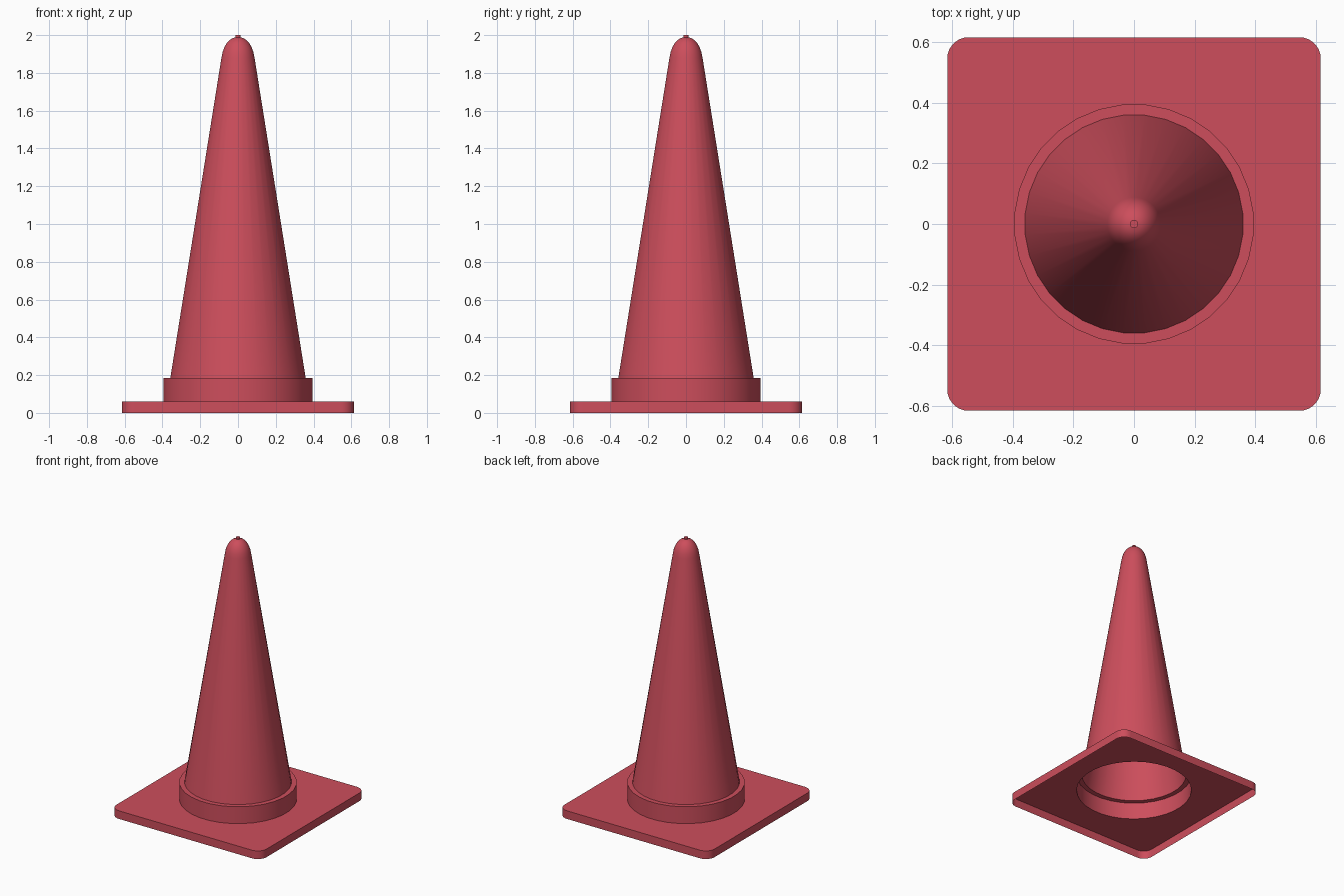
import bpy
import bmesh
from math import cos, sin, pi, radians

SIDES = 32

if "Cube" in bpy.data.objects:
    bpy.data.objects.remove(bpy.data.objects["Cube"])

red = bpy.data.materials.new("cone red")
red.use_nodes = True
red.diffuse_color = (0.61, 0.076, 0.107, 1)
red.node_tree.nodes["Principled BSDF"].inputs["Base Color"].default_value = red.diffuse_color


def circle(r, z):
    angles = [(i + 0.5) * 2 * pi / SIDES for i in range(SIDES)]
    return [(r * cos(a), r * sin(a), z) for a in angles]


def rounded_square(half, r, z):
    points = []
    per_corner = SIDES // 4
    for q, (sx, sy) in enumerate([(1, 1), (-1, 1), (-1, -1), (1, -1)]):
        for k in range(per_corner):
            a = (q + k / (per_corner - 1)) * pi / 2
            points.append((sx * (half - r) + r * cos(a), sy * (half - r) + r * sin(a), z))
    return points


def loft(name, rings, cap=False):
    """Skin a stack of rings as one thin sheet, open below."""
    bm = bmesh.new()
    loops = [[bm.verts.new(p) for p in ring] for ring in rings]
    for low, high in zip(loops, loops[1:]):
        for i in range(SIDES):
            j = (i + 1) % SIDES
            bm.faces.new((low[i], low[j], high[j], high[i]))
    if cap:
        bm.faces.new(loops[-1])
    mesh = bpy.data.meshes.new(name)
    bm.to_mesh(mesh)
    bm.free()
    mesh.materials.append(red)
    obj = bpy.data.objects.new(name, mesh)
    bpy.context.collection.objects.link(obj)
    bpy.ops.object.select_all(action='DESELECT')
    obj.select_set(True)
    bpy.context.view_layer.objects.active = obj
    bpy.ops.object.shade_smooth_by_angle(angle=radians(35))
    return obj


# Hollow square foot with a round opening under the collar
loft("base_plate", [rounded_square(0.615, 0.07, 0),
                    rounded_square(0.615, 0.07, 0.06),
                    circle(0.395, 0.06)])

# Collar wall and its ledge
loft("collar", [circle(0.395, 0.06), circle(0.395, 0.185), circle(0.36, 0.185)])

# Tapered body with a rounded top
body = [(0.36, 0.185), (0.088, 1.88), (0.082, 1.91), (0.072, 1.937), (0.058, 1.96),
        (0.042, 1.976), (0.026, 1.985), (0.014, 1.988)]
loft("cone_body", [circle(r, z) for r, z in body])

# Small nub at the tip
loft("tip_nub", [circle(0.014, 1.988), circle(0.014, 2.0)], cap=True)
